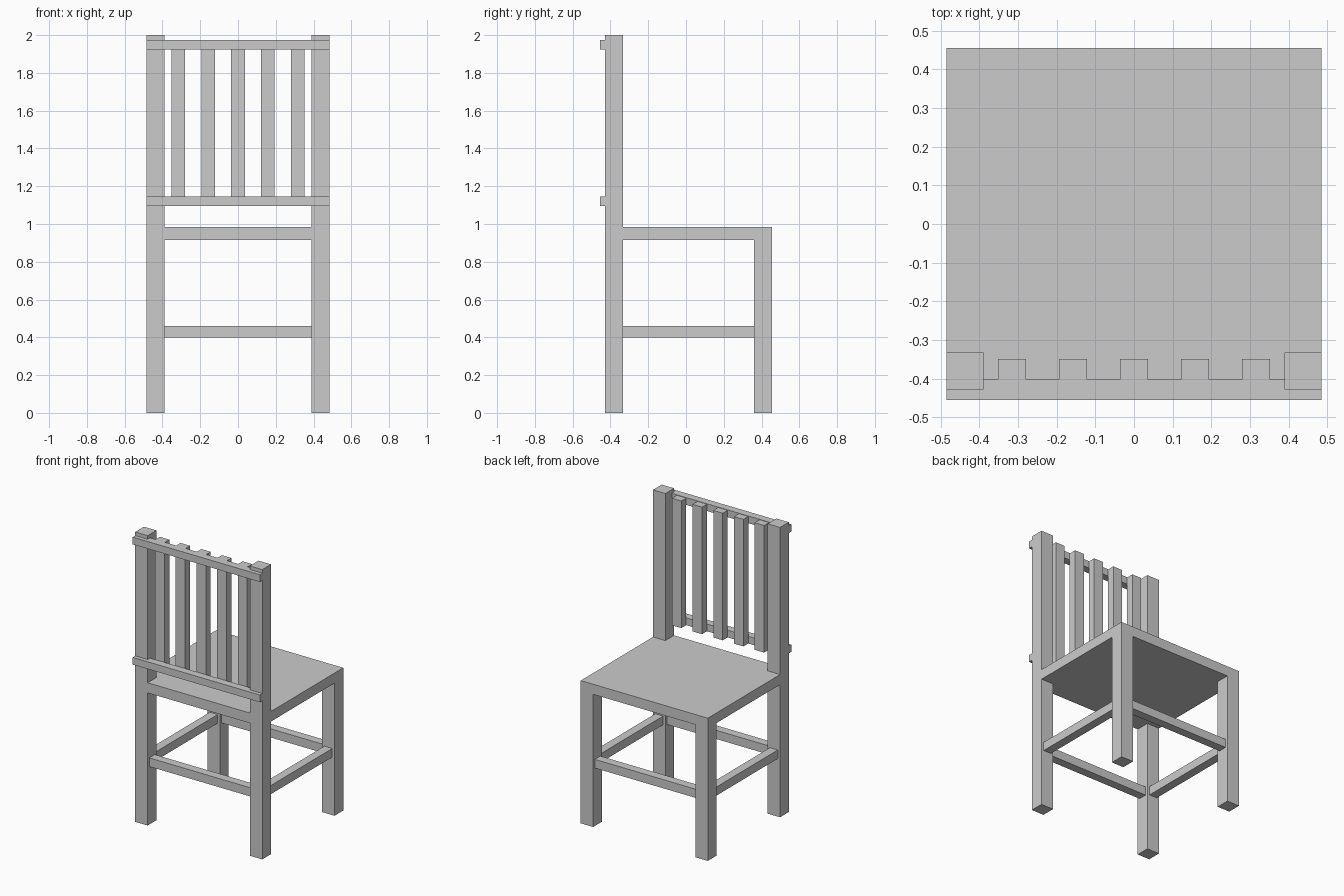
import bpy

if "Cube" in bpy.data.objects:
    bpy.data.objects.remove(bpy.data.objects["Cube"])


def box(name, x, y, z):
    """Box from (min, max) ranges on each axis."""
    bpy.ops.mesh.primitive_cube_add(size=1, location=[(a + b) / 2 for a, b in (x, y, z)])
    ob = bpy.context.object
    ob.name = name
    ob.scale = [b - a for a, b in (x, y, z)]
    bpy.ops.object.transform_apply(location=False, rotation=False, scale=True)
    return ob


W = 0.485                 # half width
T = 0.095                 # leg thickness
POST_Y = (-0.428, -0.333)  # legs that carry the backrest
LEG_Y = (0.36, 0.455)      # short legs
SEAT_Z = (0.915, 0.985)
STRETCH_Z = (0.40, 0.46)


def centred(span, size=0.06):
    mid = sum(span) / 2
    return (mid - size / 2, mid + size / 2)


# Seat
box("seat", (-W, W), (POST_Y[0], LEG_Y[1]), SEAT_Z)

# Legs and side stretchers, left and right
for side, x in (("left", (-W, -W + T)), ("right", (W - T, W))):
    box(f"{side}_back_post", x, POST_Y, (0, 2))
    box(f"{side}_short_leg", x, LEG_Y, (0, SEAT_Z[0]))
    box(f"{side}_stretcher", centred(x), (POST_Y[1], LEG_Y[0]), STRETCH_Z)

# Cross stretchers
for name, y in (("post_stretcher", POST_Y), ("leg_stretcher", LEG_Y)):
    box(name, (-W + T, W - T), centred(y), STRETCH_Z)

# Backrest rails
for name, z in (("lower_rail", 1.095), ("upper_rail", 1.925)):
    box(name, (-W, W), (-0.455, -0.402), (z, z + 0.05))

# Backrest slats
for i in range(5):
    cx = (i - 2) * 0.158
    box(f"back_slat_{i + 1}", (cx - 0.036, cx + 0.036), (-0.402, -0.349), (1.095, 1.972))
